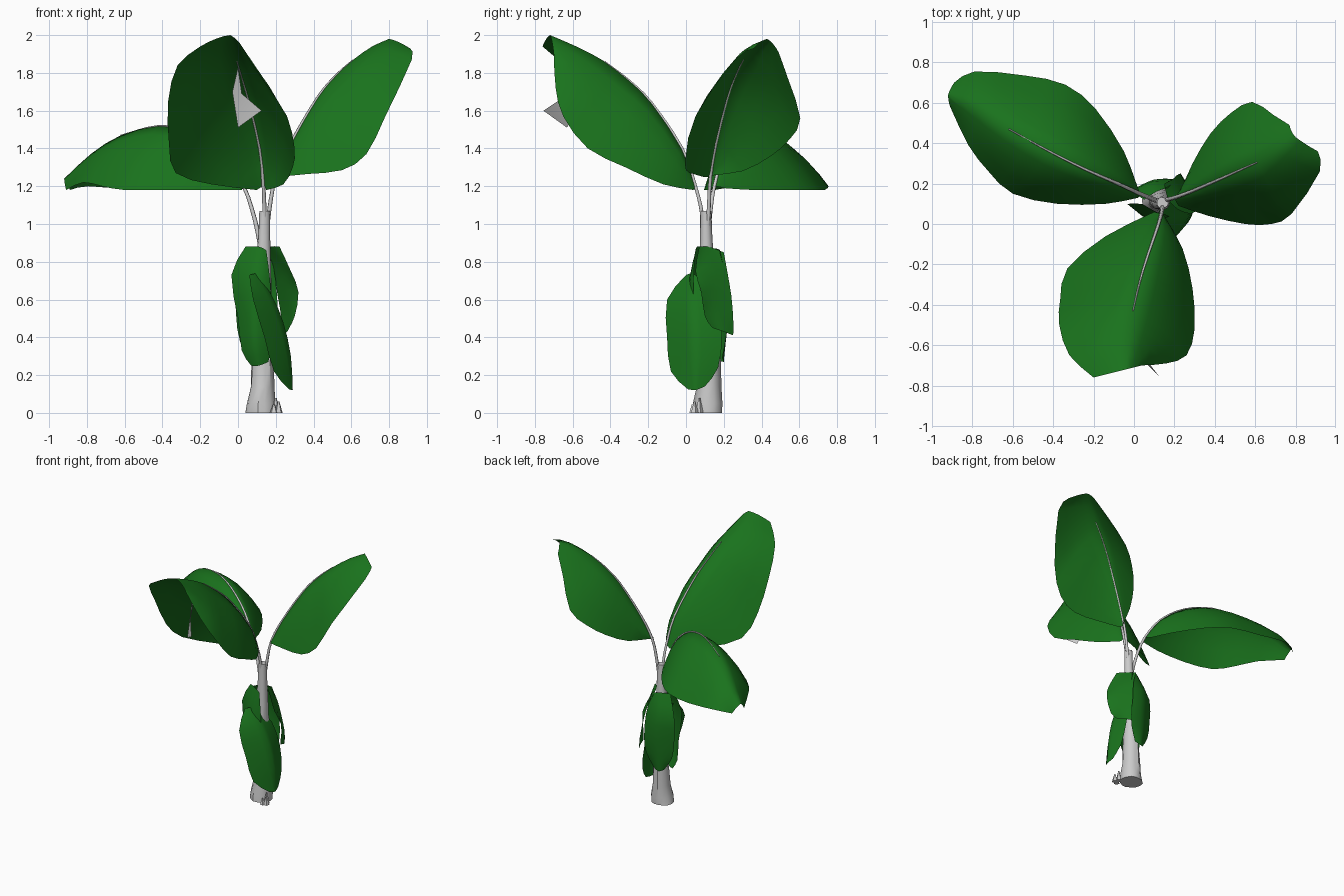
import bpy, bmesh, math, random
from mathutils import Vector
random.seed(4)

green = bpy.data.materials.new("leaf_green")
green.diffuse_color = (0.01, 0.17, 0.012, 1)


def finish(name, bm, mat=None, angle=60):
    me = bpy.data.meshes.new(name)
    bmesh.ops.remove_doubles(bm, verts=bm.verts, dist=0.0005)
    bmesh.ops.recalc_face_normals(bm, faces=bm.faces)
    bm.to_mesh(me)
    bm.free()
    ob = bpy.data.objects.new(name, me)
    bpy.context.collection.objects.link(ob)
    if mat:
        me.materials.append(mat)
    bpy.ops.object.select_all(action='DESELECT')
    ob.select_set(True)
    bpy.context.view_layer.objects.active = ob
    bpy.ops.object.shade_smooth_by_angle(angle=math.radians(angle))
    return ob


def smooth_path(pts, n=2):
    """Catmull-Rom resampling of a short guide path."""
    p = [Vector(q) for q in pts]
    p = [2 * p[0] - p[1]] + p + [2 * p[-1] - p[-2]]
    out = []
    for i in range(1, len(p) - 2):
        a, b, c, d = p[i - 1:i + 3]
        for k in range(n):
            t = k / n
            out.append(0.5 * (2 * b + (c - a) * t + (2 * a - 5 * b + 4 * c - d) * t * t
                              + (3 * b - a - 3 * c + d) * t ** 3))
    return out + [p[-2]]


def leaf(name, left, mid, right, bulge=0.15, seg=4):
    """Folded blade lofted between two edge paths and the midrib."""
    bm = bmesh.new()
    rows = []
    for l, m, r in zip(smooth_path(left), smooth_path(mid), smooth_path(right)):
        out = (m - (l + r) / 2) * bulge
        row = []
        for i in range(-seg, seg + 1):
            u = abs(i) / seg
            row.append(bm.verts.new(m.lerp(l if i < 0 else r, u) + out * 4 * u * (1 - u)))
        rows.append(row)
    for a, b in zip(rows, rows[1:]):
        for i in range(2 * seg):
            bm.faces.new((a[i], a[i + 1], b[i + 1], b[i]))
    return finish(name, bm, green, 180)


def stem(name, pts, r0=0.013, r1=0.003):
    cu = bpy.data.curves.new(name, 'CURVE')
    cu.dimensions = '3D'
    cu.bevel_depth = 1
    cu.bevel_resolution = 1
    cu.use_fill_caps = True
    path = smooth_path(pts, 3)
    sp = cu.splines.new('POLY')
    sp.points.add(len(path) - 1)
    for i, (p, q) in enumerate(zip(sp.points, path)):
        p.co = (*q, 1)
        p.radius = r0 + (r1 - r0) * i / (len(path) - 1)
    ob = bpy.data.objects.new(name, cu)
    bpy.context.collection.objects.link(ob)


# trunk: uneven tapering rings (x, y, z, radius)
rings = [(0.125, 0.115, 0, 0.082), (0.125, 0.115, 0.05, 0.076), (0.13, 0.122, 0.14, 0.063),
         (0.13, 0.125, 0.28, 0.058), (0.13, 0.12, 0.5, 0.052), (0.133, 0.112, 0.75, 0.044),
         (0.138, 0.106, 0.92, 0.033), (0.14, 0.104, 1.07, 0.029)]
bm = bmesh.new()
loops = []
for x, y, z, r in rings:
    loop = []
    for i in range(14):
        a = 2 * math.pi * i / 14
        k = r * random.uniform(0.92, 1.08)
        loop.append(bm.verts.new((x + k * math.cos(a), y + k * math.sin(a), z)))
    loops.append(loop)
for a, b in zip(loops, loops[1:]):
    for i in range(14):
        j = (i + 1) % 14
        bm.faces.new((a[i], a[j], b[j], b[i]))
bm.faces.new(loops[0][::-1])
bm.faces.new(loops[-1])
finish("trunk", bm, angle=35)

# splintered husk at the foot of the trunk
bm = bmesh.new()
for k, (x, y, h) in enumerate([(0.215, 0.045, 0.06), (0.19, 0.035, 0.045), (0.2, 0.07, 0.08)]):
    res = bmesh.ops.create_cone(bm, segments=5, radius1=0.022, radius2=0.005, depth=h, cap_ends=True)
    bmesh.ops.translate(bm, verts=res["verts"], vec=(x, y, h / 2))
finish("trunk_foot_husk", bm, angle=20)

# three big crown leaves: left edge, midrib, right edge
front_mid = [(0.135, 0.05, 1.2), (0.115, -0.02, 1.4), (0.06, -0.18, 1.64), (0.025, -0.3, 1.76),
             (-0.005, -0.43, 1.86), (-0.02, -0.57, 1.935), (-0.04, -0.72, 2.0)]
leaf("front_leaf",
     [(0.1, 0.06, 1.18), (-0.14, -0.06, 1.21), (-0.33, -0.22, 1.27), (-0.365, -0.37, 1.42),
      (-0.37, -0.5, 1.65), (-0.32, -0.65, 1.84), (-0.2, -0.76, 1.94)],
     front_mid,
     [(0.15, 0.04, 1.18), (0.24, -0.12, 1.21), (0.29, -0.32, 1.3), (0.3, -0.52, 1.4),
      (0.26, -0.65, 1.57), (0.16, -0.69, 1.72), (0.04, -0.7, 1.9)])

right_mid = [(0.2, 0.13, 1.25), (0.28, 0.16, 1.43), (0.42, 0.22, 1.67), (0.52, 0.265, 1.79),
             (0.61, 0.305, 1.87), (0.71, 0.37, 1.94), (0.8, 0.43, 1.98)]
leaf("right_leaf",
     [(0.22, 0.14, 1.26), (0.29, 0.3, 1.28), (0.38, 0.45, 1.36), (0.48, 0.55, 1.45),
      (0.585, 0.605, 1.56), (0.69, 0.54, 1.77), (0.77, 0.49, 1.91)],
     right_mid,
     [(0.22, 0.09, 1.25), (0.37, 0.04, 1.265), (0.55, 0.0, 1.285), (0.68, 0.0, 1.37),
      (0.78, 0.05, 1.57), (0.92, 0.26, 1.87), (0.91, 0.36, 1.93)])

back_mid = [(0.03, 0.15, 1.2), (-0.08, 0.2, 1.37), (-0.24, 0.27, 1.485), (-0.42, 0.36, 1.52),
            (-0.62, 0.47, 1.47), (-0.78, 0.57, 1.37), (-0.92, 0.64, 1.24)]
leaf("back_left_leaf",
     [(0.02, 0.13, 1.18), (-0.14, 0.1, 1.18), (-0.38, 0.1, 1.18), (-0.6, 0.15, 1.18),
      (-0.72, 0.26, 1.2), (-0.82, 0.39, 1.22), (-0.91, 0.58, 1.18)],
     back_mid,
     [(0.01, 0.2, 1.19), (-0.05, 0.36, 1.18), (-0.19, 0.57, 1.18), (-0.34, 0.69, 1.18),
      (-0.54, 0.735, 1.18), (-0.79, 0.755, 1.2), (-0.89, 0.7, 1.18)])

# leaf stalks and midribs
stem("front_stem", [(0.14, 0.1, 0.85), (0.14, 0.085, 1.05)] + front_mid[:5])
stem("right_stem", [(0.14, 0.11, 0.85), (0.165, 0.12, 1.07)] + right_mid[:5])
stem("back_left_stem", [(0.125, 0.11, 0.85), (0.09, 0.125, 1.02)] + back_mid[:5])

# withered leaves hanging round the trunk
leaf("hanging_leaf_front_right",
     [(0.06, 0.0, 0.73), (0.08, -0.1, 0.6), (0.14, -0.1, 0.4), (0.19, -0.08, 0.22), (0.27, 0.01, 0.125)],
     [(0.1, 0.03, 0.74), (0.18, 0.03, 0.62), (0.24, 0.04, 0.48), (0.28, 0.05, 0.3), (0.29, 0.05, 0.12)],
     [(0.13, 0.07, 0.72), (0.18, 0.16, 0.6), (0.23, 0.19, 0.42), (0.26, 0.17, 0.24), (0.28, 0.1, 0.14)], 0.05)
leaf("hanging_leaf_front_left",
     [(0.04, 0.1, 0.88), (-0.035, 0.1, 0.73), (0.0, 0.09, 0.5), (0.02, 0.08, 0.33), (0.07, 0.07, 0.25)],
     [(0.11, 0.06, 0.88), (0.09, 0.02, 0.72), (0.085, 0.01, 0.52), (0.09, 0.02, 0.36), (0.11, 0.05, 0.25)],
     [(0.15, 0.05, 0.86), (0.17, 0.04, 0.7), (0.18, 0.04, 0.5), (0.18, 0.05, 0.36), (0.16, 0.06, 0.27)])
leaf("hanging_leaf_right",
     [(0.22, 0.07, 0.88), (0.28, 0.05, 0.75), (0.32, 0.08, 0.64), (0.3, 0.1, 0.51), (0.27, 0.14, 0.45)],
     [(0.17, 0.12, 0.88), (0.23, 0.13, 0.78), (0.26, 0.15, 0.65), (0.27, 0.17, 0.53), (0.26, 0.2, 0.43)],
     [(0.15, 0.2, 0.85), (0.19, 0.22, 0.74), (0.21, 0.24, 0.62), (0.23, 0.25, 0.5), (0.23, 0.25, 0.41)])
leaf("hanging_leaf_back",
     [(0.05, 0.12, 0.86), (-0.01, 0.16, 0.7), (-0.01, 0.16, 0.52), (0.01, 0.16, 0.38), (0.07, 0.17, 0.28)],
     [(0.11, 0.16, 0.87), (0.09, 0.21, 0.72), (0.1, 0.22, 0.55), (0.1, 0.21, 0.4), (0.1, 0.2, 0.27)],
     [(0.17, 0.18, 0.86), (0.2, 0.21, 0.7), (0.21, 0.22, 0.52), (0.2, 0.21, 0.4), (0.15, 0.19, 0.29)])

# pale torn scrap under the front leaf
bm = bmesh.new()
v = [bm.verts.new(p) for p in [(0, -0.56, 1.83), (0.02, -0.62, 1.69), (0.125, -0.755, 1.6),
                               (0, -0.63, 1.51), (-0.03, -0.52, 1.7)]]
bm.faces.new((v[0], v[1], v[4]))
bm.faces.new((v[1], v[2], v[3]))
bm.faces.new((v[1], v[3], v[4]))
finish("dry_leaf_scrap", bm, angle=20)
